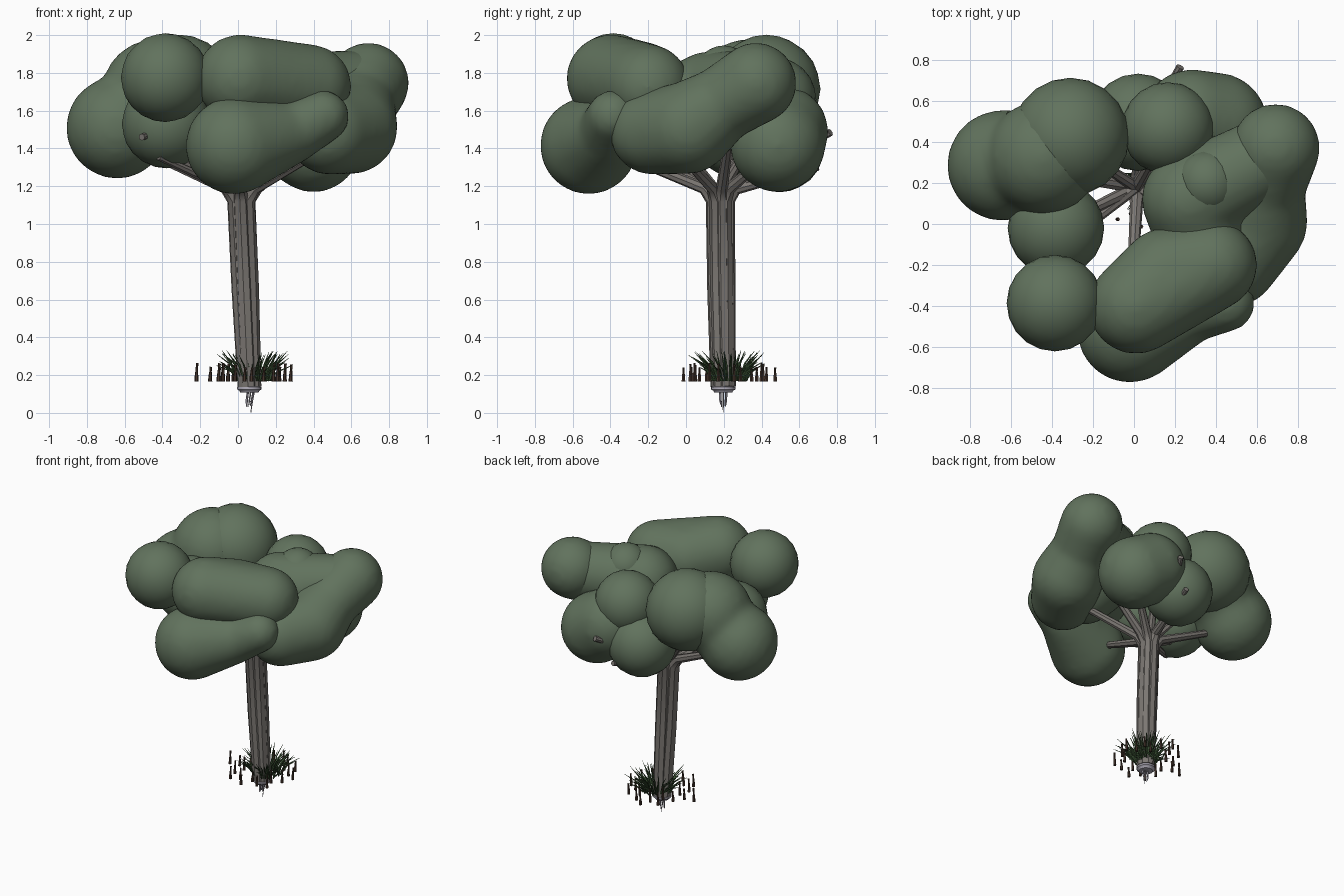
import bpy, bmesh, math, random
from mathutils import Matrix

if "Cube" in bpy.data.objects:
    bpy.data.objects.remove(bpy.data.objects["Cube"])

random.seed(4)


def material(name, rgb):
    m = bpy.data.materials.new(name)
    m.diffuse_color = (*rgb, 1)
    m.use_nodes = True
    m.node_tree.nodes["Principled BSDF"].inputs["Base Color"].default_value = m.diffuse_color
    return m


LEAF = material("leaf_green", (0.12, 0.17, 0.11))
BARK = material("bark", (0.20, 0.185, 0.17))
GRASS = material("grass_green", (0.05, 0.10, 0.04))
STUMP = material("stump_brown", (0.06, 0.035, 0.025))
COLLAR = material("collar_grey", (0.45, 0.43, 0.50))


def finish(ob, mat):
    """Turn an object's curve / modifiers into a smooth shaded mesh."""
    ob.data.materials.append(mat)
    bpy.ops.object.select_all(action='DESELECT')
    ob.select_set(True)
    bpy.context.view_layer.objects.active = ob
    bpy.ops.object.convert(target='MESH')
    bpy.ops.object.shade_smooth_by_angle(angle=math.radians(40))


def add(name, data):
    ob = bpy.data.objects.new(name, data)
    bpy.context.collection.objects.link(ob)
    return ob


def tubes(name, paths, mat, res=2):
    """Tapered tubes; each path is a list of (x, y, z, radius)."""
    cu = bpy.data.curves.new(name, 'CURVE')
    cu.dimensions = '3D'
    cu.bevel_depth = 1
    cu.bevel_resolution = res
    cu.use_fill_caps = True
    for path in paths:
        sp = cu.splines.new('POLY')
        sp.points.add(len(path) - 1)
        for p, (x, y, z, r) in zip(sp.points, path):
            p.co = (x, y, z, 1)
            p.radius = r
    finish(add(name, cu), mat)


def foliage(name, balls):
    """Soft clump: balls joined pairwise by hulls, then fused and smoothed."""
    me = bpy.data.meshes.new(name)
    bm = bmesh.new()
    pairs = list(zip(balls, balls[1:])) or [(balls[0],)]
    for pair in pairs:
        part = bmesh.new()
        for x, y, z, r in pair:
            bmesh.ops.create_icosphere(part, subdivisions=3, radius=r,
                                       matrix=Matrix.Translation((x, y, z)))
        if len(pair) > 1:
            out = bmesh.ops.convex_hull(part, input=part.verts[:])
            inner = [v for v in out['geom_interior'] if isinstance(v, bmesh.types.BMVert)]
            bmesh.ops.delete(part, geom=inner, context='VERTS')
        tmp = bpy.data.meshes.new("tmp")
        part.to_mesh(tmp)
        part.free()
        bm.from_mesh(tmp)
        bpy.data.meshes.remove(tmp)
    bm.to_mesh(me)
    bm.free()
    ob = add(name, me)
    if len(balls) > 1:
        rm = ob.modifiers.new("fuse", 'REMESH')
        rm.mode = 'VOXEL'
        rm.voxel_size = 0.025
        sm = ob.modifiers.new("soften", 'SMOOTH')
        sm.factor = 0.5
        sm.iterations = 8
    finish(ob, LEAF)


# Canopy clumps
clumps = {
    "foliage_front_left": [(-.385, -.385, 1.775, .235)],
    "foliage_front_top": [(.01, -.40, 1.77, .235), (.16, -.25, 1.735, .235), (.38, -.20, 1.73, .222),
                          (.01, -.40, 1.77, .235)],
    "foliage_front_low": [(-.02, -.515, 1.415, .26), (.27, -.41, 1.48, .17), (.45, -.385, 1.57, .14)],
    "foliage_right": [(.69, .37, 1.745, .217), (.635, .18, 1.63, .20), (.60, .01, 1.51, .247),
                      (.48, -.18, 1.485, .225)],
    "foliage_right_inner": [(.68, .34, 1.72, .20), (.27, .12, 1.68, .235), (.36, -.10, 1.56, .24)],
    "foliage_right_cap": [(.36, .20, 1.785, .16)],
    "foliage_back_right": [(.40, .485, 1.42, .254), (.28, .51, 1.49, .245)],
    "foliage_back": [(.02, .495, 1.405, .237)],
    "foliage_back_top": [(.165, .465, 1.66, .225)],
    "foliage_back_left_top": [(-.31, .425, 1.715, .287)],
    "foliage_left": [(-.64, .285, 1.51, .272), (-.53, .31, 1.60, .24), (-.44, .325, 1.70, .28)],
    "foliage_left_front": [(-.38, -.02, 1.53, .235)],
}
for name, balls in clumps.items():
    foliage(name, balls)

# Trunk strands, each one running on into a branch
tips = [(.40, .48, 1.40), (.05, .60, 1.40), (-.64, .28, 1.45), (-.42, -.03, 1.42),
        (-.02, -.48, 1.42), (.58, -.12, 1.47), (.62, .25, 1.60)]
strands = []
for x, y, z in tips:
    a = math.atan2(y - .18, x - .02)
    c, s = math.cos(a), math.sin(a)
    strands.append([(.060 + .020 * c, .197 + .024 * s, .14, .044),
                    (.038 + .030 * c, .187 + .031 * s, .65, .044),
                    (.017 + .036 * c, .182 + .038 * s, 1.13, .042),
                    (.017 + .085 * c, .18 + .085 * s, 1.19, .032),
                    (x, y, z, .020)])
tubes("trunk", strands, BARK)

# Side branches, including the short ends that poke out of the foliage
fork = (.01, .18, 1.16, .03)
twigs = [[fork, (-.36, .42, 1.62, .016)], [fork, (.17, .46, 1.62, .016)],
         [fork, (-.42, -.16, 1.355, .018)], [fork, (.12, .70, 1.30, .018)],
         [(.1, .45, 1.4, .02), (.2, .72, 1.46, .02), (.225, .765, 1.485, .02)],
         [(-.38, -.02, 1.5, .02), (-.51, -.24, 1.46, .018)]]
tubes("branches", twigs, BARK)

# Collar at the foot of the trunk, a lathed profile
bm = bmesh.new()
prof = [(.0, .108), (.048, .108), (.053, .118), (.064, .124), (.064, .136),
        (.052, .142), (.052, .16), (0, .16)]
vs = [bm.verts.new((r, 0, z)) for r, z in prof]
es = [bm.edges.new(p) for p in zip(vs, vs[1:])]
bmesh.ops.spin(bm, geom=vs + es, cent=(0, 0, 0), axis=(0, 0, 1), angle=2 * math.pi, steps=20)
bmesh.ops.remove_doubles(bm, verts=bm.verts, dist=1e-4)
bmesh.ops.recalc_face_normals(bm, faces=bm.faces)
bmesh.ops.translate(bm, verts=bm.verts, vec=(.06, .197, 0))
me = bpy.data.meshes.new("collar")
bm.to_mesh(me)
bm.free()
finish(add("collar", me), COLLAR)

# Thin roots hanging under the collar
roots = []
for i in range(8):
    a = i * math.tau / 8
    c, s = math.cos(a), math.sin(a)
    low = 0.002 if i == 0 else random.uniform(.03, .06)
    roots.append([(.067 + .018 * c, .197 + .018 * s, .11, .004),
                  (.060 + .016 * c, .197 + .017 * s, .065, .004),
                  (.056 + .012 * c, .197 + .012 * s, low, .002)])
tubes("roots", roots, COLLAR, 0)

# Grass blades fanning out around the trunk
blades = []
for i in range(80):
    a = random.uniform(0, math.tau)
    c, s = math.cos(a), math.sin(a)
    r0, r1 = random.uniform(.04, .10), random.uniform(.04, .14)
    h = random.uniform(.07, .16)
    blades.append([(.08 + r * c, .23 + r * s, .17 + z, w) for r, z, w in
                   ((r0, 0, .005), (r0 + r1 * .4, h * .6, .005), (r0 + r1, h, .001))])
tubes("grass", blades, GRASS, 0)

# Little stumps scattered around the foot
posts = []
for i in range(22):
    a = i * 2.4
    r = .10 + .16 * math.sqrt(i / 21)
    x, y = (.06 + .85 * r * math.cos(a), .22 + r * math.sin(a)) if i else (-.22, .22)
    h = random.uniform(.07, .10)
    posts.append([(x, y, .165, .011), (x, y, .19, .010), (x + .002, y, .165 + h * .7, .006),
                  (x + .004, y, .165 + h, .007)])
tubes("stumps", posts, STUMP, 1)
